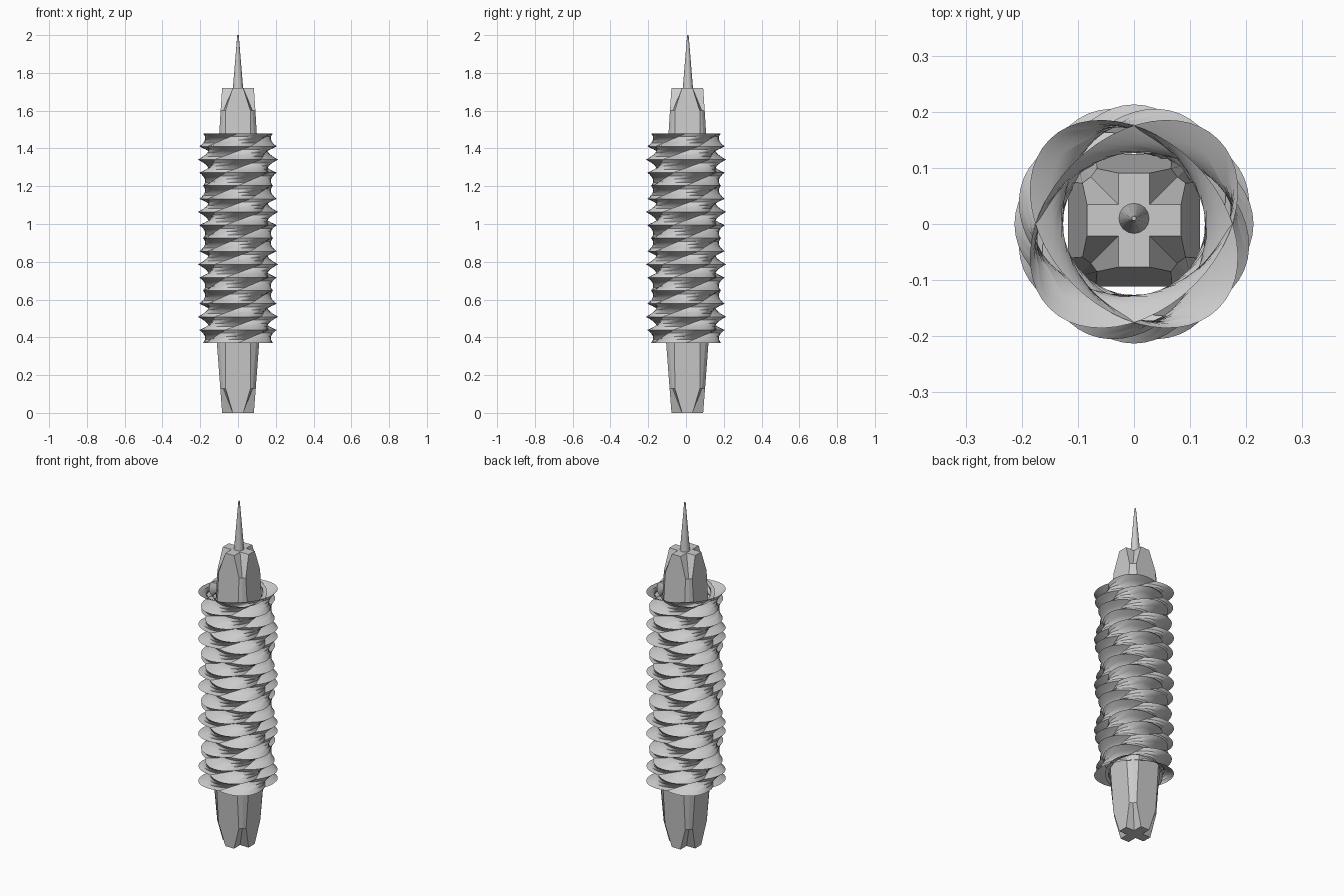
import bpy, math

if "Cube" in bpy.data.objects:
    bpy.data.objects.remove(bpy.data.objects["Cube"])

YC = 0.007  # the core sits a touch behind centre


def make(name, verts, faces, smooth=False):
    me = bpy.data.meshes.new(name)
    me.from_pydata(verts, [], faces)
    me.update()
    ob = bpy.data.objects.new(name, me)
    bpy.context.collection.objects.link(ob)
    if smooth:
        bpy.context.view_layer.objects.active = ob
        ob.select_set(True)
        bpy.ops.object.shade_smooth_by_angle(angle=math.radians(40))
        ob.select_set(False)
    return ob


def loft(name, rings, caps=True, smooth=False):
    n = len(rings[0])
    verts = [v for r in rings for v in r]
    faces = [(k * n + i, k * n + (i + 1) % n, (k + 1) * n + (i + 1) % n, (k + 1) * n + i)
             for k in range(len(rings) - 1) for i in range(n)]
    if caps:
        faces.append(tuple(reversed(range(n))))
        faces.append(tuple(range((len(rings) - 1) * n, len(rings) * n)))
    return make(name, verts, faces, smooth)


# Core: cross-shaped ends that grow into a faceted square in the middle
def core_ring(z, half, arm, corner):
    pts = []
    for q in range(4):
        c, s = round(math.cos(q * math.pi / 2)), round(math.sin(q * math.pi / 2))
        for x, y in ((half, -arm), (half, arm), (corner, corner)):
            pts.append((x * c - y * s, x * s + y * c + YC, z))
    return pts


loft("tower_core", [core_ring(*r) for r in (
    (0.0, 0.084, 0.028, 0.028),
    (0.13, 0.094, 0.066, 0.078),
    (0.45, 0.118, 0.068, 0.101),
    (1.18, 0.118, 0.068, 0.101),
    (1.60, 0.092, 0.066, 0.077),
    (1.72, 0.084, 0.028, 0.028))])

# Spire: slim tapered cone
loft("spire", [[(r * math.cos(i * math.pi / 8), YC + 0.003 + r * math.sin(i * math.pi / 8), z)
                for i in range(16)] for r, z in ((0.027, 1.72), (0.004, 2.0))], smooth=True)

# Outer shells: two crossed oval tubes, turned a big step at each level with
# straight lines between levels, so every band pinches to a waist
Z0, Z1, LEVELS, STEP, SUB, SEG = 0.37, 1.48, 16, math.radians(67.5), 4, 48
LONG, SHORT = 0.213, 0.153


def oval(level, phase):
    a = phase + level * STEP
    c, s = math.cos(a), math.sin(a)
    z = Z0 + (Z1 - Z0) * level / LEVELS
    pts = []
    for i in range(SEG):
        t = 2 * math.pi * i / SEG
        x, y = LONG * math.cos(t), SHORT * math.sin(t)
        pts.append((x * c - y * s, x * s + y * c, z))
    return pts


for k in range(2):
    phase = math.radians(45 + 90 * k)
    rings = [oval(0, phase)]
    for level in range(LEVELS):
        lo, hi = oval(level, phase), oval(level + 1, phase)
        for j in range(1, SUB + 1):
            f = j / SUB
            rings.append([tuple(p + (q - p) * f for p, q in zip(a, b)) for a, b in zip(lo, hi)])
    loft(f"twisted_shell_{k + 1}", rings, caps=False, smooth=True)
